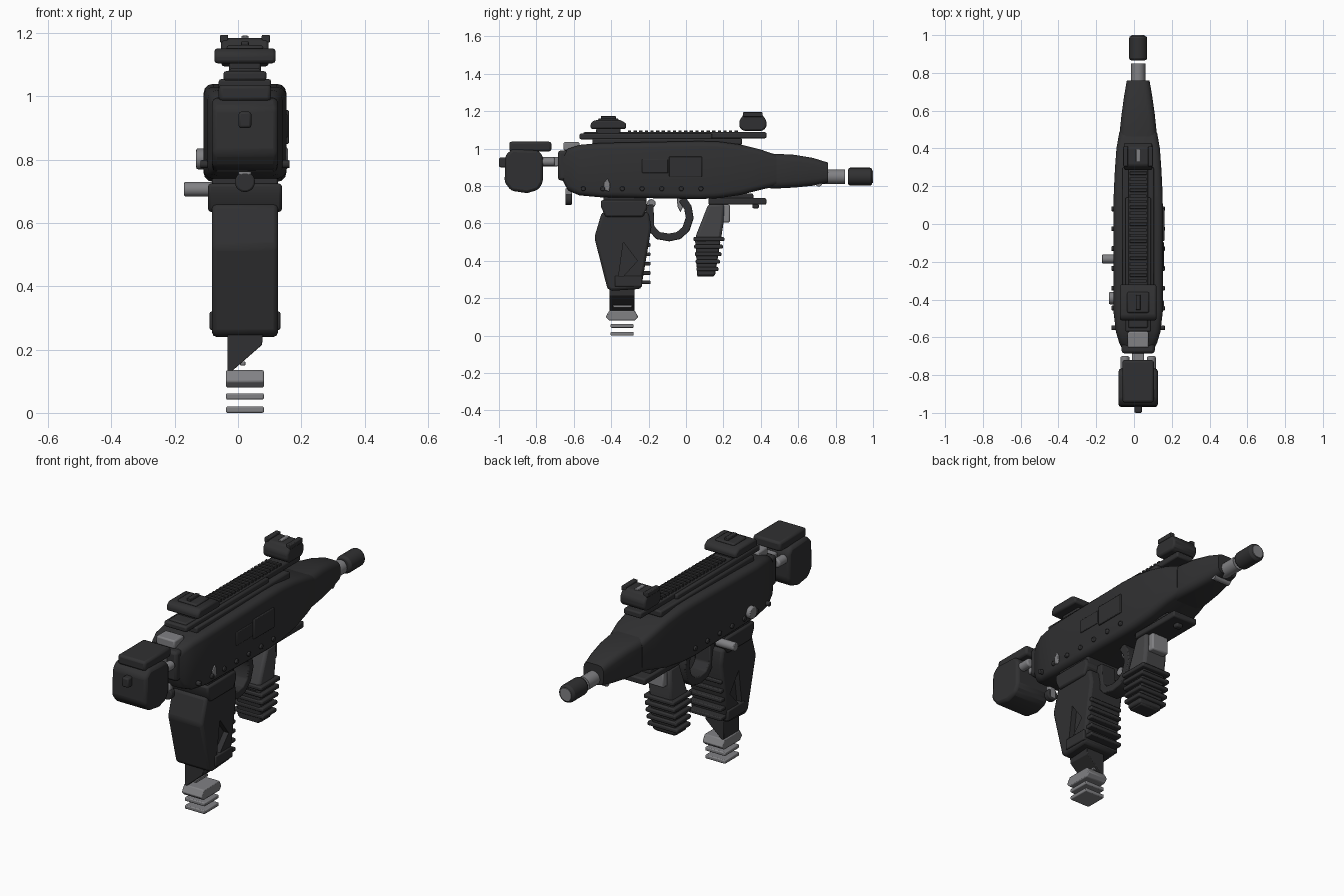
import bpy, bmesh, math
from mathutils import Matrix, Vector

CX = 0.022  # centre plane of the model


def material(name, v):
    m = bpy.data.materials.new(name)
    m.diffuse_color = (v, v, v * 1.05, 1)
    return m


DARK, MID, STEEL = material("dark", 0.03), material("mid", 0.06), material("steel", 0.22)


def finish(name, bm, mat, bevel=0, seg=2):
    bmesh.ops.recalc_face_normals(bm, faces=bm.faces)
    me = bpy.data.meshes.new(name)
    bm.to_mesh(me)
    bm.free()
    me.materials.append(mat)
    ob = bpy.data.objects.new(name, me)
    bpy.context.collection.objects.link(ob)
    if bevel:
        b = ob.modifiers.new("bevel", "BEVEL")
        b.width, b.segments, b.limit_method = bevel, seg, "ANGLE"
    return ob


def rings(name, loops, mat, bevel=0):
    """Skin a list of equal-length point loops and cap both ends."""
    bm = bmesh.new()
    vs = [[bm.verts.new(p) for p in lp] for lp in loops]
    n = len(vs[0])
    for a, b in zip(vs, vs[1:]):
        for i in range(n):
            bm.faces.new((a[i], a[(i + 1) % n], b[(i + 1) % n], b[i]))
    bm.faces.new(vs[0])
    bm.faces.new(vs[-1])
    return finish(name, bm, mat, bevel)


def side(name, pts, x0, x1, mat=DARK, bevel=0.01):
    """Side profile (y, z) extruded across x."""
    return rings(name, [[(x, y, z) for y, z in pts] for x in (x0, x1)], mat, bevel)


def box(name, y0, y1, z0, z1, h, mat=DARK, bevel=0.008, cx=CX):
    return side(name, [(y0, z0), (y1, z0), (y1, z1), (y0, z1)], cx - h, cx + h, mat, bevel)


def loft(name, stations, mat=DARK):
    """Rounded rectangles along y: (y, z bottom, z top, half width, radius)."""
    loops = []
    for y, z0, z1, h, r in stations:
        lp = []
        for k, (sx, zc) in enumerate(((1, z1 - r), (-1, z1 - r), (-1, z0 + r), (1, z0 + r))):
            for j in range(4):
                a = math.pi / 2 * (k + j / 3)
                lp.append((CX + sx * (h - r) + r * math.cos(a), y, zc + r * math.sin(a)))
        loops.append(lp)
    return rings(name, loops, mat)


def rod(name, axis, centre, r, length, mat=DARK, bevel=0.0, sides=20):
    bm = bmesh.new()
    rot = Matrix.Rotation(math.pi / 2, 4, {"x": "Y", "y": "X"}[axis])
    bmesh.ops.create_cone(bm, cap_ends=True, segments=sides, radius1=r, radius2=r, depth=length,
                          matrix=Matrix.Translation(centre) @ rot)
    return finish(name, bm, mat, bevel)


# receiver shell and tapered handguard
loft("receiver", [(-0.66, 0.83, 0.975, 0.085, 0.03), (-0.63, 0.775, 1.0, 0.1, 0.03),
                  (-0.57, 0.75, 1.02, 0.118, 0.03), (-0.46, 0.74, 1.03, 0.131, 0.03),
                  (0.07, 0.73, 1.04, 0.131, 0.03), (0.17, 0.735, 1.038, 0.129, 0.03),
                  (0.29, 0.752, 1.022, 0.123, 0.03), (0.4, 0.78, 0.995, 0.115, 0.03),
                  (0.485, 0.80, 0.965, 0.1, 0.03)])
loft("handguard", [(0.4, 0.79, 0.975, 0.095, 0.035), (0.485, 0.787, 0.972, 0.098, 0.035),
                   (0.58, 0.792, 0.967, 0.088, 0.035), (0.68, 0.802, 0.95, 0.074, 0.035),
                   (0.76, 0.818, 0.925, 0.06, 0.03)])

# barrel and muzzle
rod("barrel", "y", (CX, 0.79, 0.85), 0.038, 0.12, STEEL)
rod("muzzle_device", "y", (CX, 0.931, 0.85), 0.048, 0.129, DARK, 0.012)
rod("muzzle_bore", "y", (CX, 0.98, 0.85), 0.034, 0.04, STEEL)
rod("front_boss", "x", (CX, 0.71, 0.815), 0.018, 0.1, STEEL)

# ejection port panels on the right side
box("ejection_port", -0.09, 0.085, 0.85, 0.957, 0.006, DARK, 0.004, CX + 0.133)
box("ejection_port_rear", -0.235, -0.096, 0.87, 0.943, 0.005, DARK, 0.004, CX + 0.131)

# receiver pins on both sides
for i in range(7):
    rod(f"receiver_pin_{i + 1}", "x", (CX, -0.55 + 0.105 * i, 0.786), 0.013, 0.282, DARK, 0.004, 12)

# controls
side("selector_lever", [(-0.44, 0.78), (-0.41, 0.77), (-0.405, 0.81), (-0.42, 0.84), (-0.44, 0.815)],
     0.14, 0.158, STEEL, 0.004)
rod("selector_knob", "x", (-0.113, -0.392, 0.803), 0.033, 0.038, STEEL, 0.005)
rod("magazine_button", "x", (-0.115, -0.185, 0.707), 0.023, 0.11, STEEL, 0.004)

# top rail with teeth
box("rail_base", -0.5, 0.3, 1.02, 1.055, 0.083)
box("rail_side_covers", -0.57, 0.14, 1.05, 1.08, 0.068)
box("rail_bar", -0.55, 0.43, 1.055, 1.088, 0.052)
for i in range(20):
    y = -0.31 + 0.03 * i
    box(f"rail_tooth_{i + 1}", y, y + 0.017, 1.085, 1.098, 0.045, bevel=0.002)

# front sight
side("front_sight_block", [(0.305, 1.095), (0.41, 1.095), (0.43, 1.115), (0.43, 1.15), (0.405, 1.185),
                           (0.31, 1.185), (0.285, 1.15), (0.285, 1.115)], CX - 0.075, CX + 0.075)
for s, n in ((-1, "left"), (1, "right")):
    box(f"front_sight_ear_{n}", 0.305, 0.41, 1.17, 1.195, 0.013, DARK, 0.004, CX + s * 0.066)
box("front_sight_post", 0.33, 0.395, 1.175, 1.192, 0.011, STEEL, 0.003)

# rear sight
box("rear_sight_foot", -0.48, -0.35, 1.075, 1.11, 0.05)
side("rear_sight_base", [(-0.51, 1.105), (-0.32, 1.105), (-0.32, 1.135), (-0.35, 1.152), (-0.49, 1.152),
                         (-0.51, 1.135)], CX - 0.097, CX + 0.097)
box("rear_sight_plate", -0.47, -0.36, 1.145, 1.162, 0.058)
box("rear_sight_leaf", -0.455, -0.375, 1.155, 1.174, 0.012, bevel=0.003)

# rear end and folding stock
box("rear_latch", -0.655, -0.57, 0.99, 1.035, 0.056, STEEL)
box("rear_plate", -0.685, -0.62, 0.83, 0.99, 0.088, DARK, 0.015)
box("stock_rod", -0.78, -0.68, 0.905, 0.955, 0.032, STEEL)
for s, n in ((-1, "left"), (1, "right")):
    rod(f"stock_rod_{n}", "y", (CX + s * 0.07, -0.74, 0.93), 0.024, 0.08, STEEL, 0.008)
side("stock_pad", [(-0.97, 0.82), (-0.935, 0.775), (-0.85, 0.762), (-0.79, 0.78), (-0.765, 0.82),
                   (-0.765, 0.96), (-0.79, 0.99), (-0.93, 0.997), (-0.965, 0.965)],
     CX - 0.104, CX + 0.104, DARK, 0.015)
box("stock_cheek_rest", -0.945, -0.72, 0.985, 1.037, 0.083, DARK, 0.012)
box("stock_rear_button", -1.0, -0.95, 0.9, 0.952, 0.02)
box("sling_stem", -0.645, -0.61, 0.705, 0.79, 0.02, STEEL)
rod("sling_loop", "y", (CX, -0.628, 0.73), 0.032, 0.035, DARK, 0.006)

# pistol grip with triangular side recess
box("grip_neck", -0.44, -0.21, 0.67, 0.75, 0.104)
side("grip_collar", [(-0.43, 0.635), (-0.23, 0.635), (-0.205, 0.685), (-0.215, 0.725), (-0.455, 0.725),
                     (-0.455, 0.69)], CX - 0.117, CX + 0.117)
grip = side("grip", [(-0.45, 0.66), (-0.49, 0.525), (-0.42, 0.25), (-0.395, 0.24), (-0.24, 0.25),
                     (-0.215, 0.4), (-0.185, 0.58), (-0.2, 0.66)], CX - 0.104, CX + 0.104, DARK, 0.014)
for s, n in ((-1, "left"), (1, "right")):
    xm = CX + s * 0.104
    cut = side(f"grip_recess_cutter_{n}", [(-0.335, 0.5), (-0.26, 0.4), (-0.365, 0.285)],
               xm - 0.03, xm + 0.03, DARK, 0)
    cut.hide_render = True
    cut.hide_set(True)
    m = grip.modifiers.new("recess_" + n, "BOOLEAN")
    m.operation, m.object = "DIFFERENCE", cut
box("grip_lower_band", -0.38, -0.235, 0.262, 0.32, 0.112, DARK, 0.006)
for i in range(5):
    z = 0.275 + 0.05 * i
    box(f"grip_ridge_{i + 1}", -0.26, -0.19, z, z + 0.02, 0.098, DARK, 0.005)

# magazine wedge and floor plates
rings("magazine", [[(x, y, z) for x, z in ((-0.033, 0.26), (0.08, 0.26), (0.076, 0.215), (-0.033, 0.12))]
                   for y in (-0.41, -0.275)], DARK, 0.003)
box("magazine_strip", -0.39, -0.29, 0.15, 0.163, 0.008, STEEL, 0.002, 0.015)
side("magazine_base", [(-0.41, 0.08), (-0.275, 0.08), (-0.255, 0.1), (-0.275, 0.135), (-0.41, 0.135),
                       (-0.43, 0.1)], CX - 0.06, CX + 0.06, STEEL, 0.005)
for i, z in enumerate((0.0, 0.042)):
    box(f"magazine_plate_{i + 1}", -0.403, -0.28, z, z + 0.02, 0.06, STEEL, 0.005)

# trigger guard swept along its path, and trigger
path = [(-0.195, 0.7), (-0.19, 0.58), (-0.15, 0.535), (-0.09, 0.525), (-0.04, 0.535), (0.0, 0.57),
        (0.02, 0.63), (0.01, 0.685), (-0.02, 0.73)]
loops = []
for i, (y, z) in enumerate(path):
    a, b = Vector(path[max(i - 1, 0)]), Vector(path[min(i + 1, len(path) - 1)])
    t = (b - a).normalized() * 0.021
    loops.append([(CX + sx * 0.045, y - sn * t.y, z + sn * t.x)
                  for sx, sn in ((-1, -1), (1, -1), (1, 1), (-1, 1))])
rings("trigger_guard", loops, DARK, 0.005)
side("trigger", [(-0.05, 0.74), (-0.01, 0.74), (-0.015, 0.69), (-0.03, 0.66), (-0.045, 0.69)],
     CX - 0.02, CX + 0.02, STEEL, 0.004)

# fore grip mount and slanted fore grip
box("foregrip_mount", 0.12, 0.43, 0.7, 0.735, 0.075)
box("foregrip_mount_riser", 0.14, 0.36, 0.725, 0.76, 0.06)
box("foregrip_mount_lug", 0.355, 0.39, 0.68, 0.705, 0.02)
box("foregrip_clamp", 0.18, 0.235, 0.605, 0.7, 0.05, STEEL)
side("foregrip_upper", [(0.12, 0.705), (0.205, 0.705), (0.2, 0.6), (0.185, 0.5), (0.045, 0.49),
                        (0.055, 0.54)], CX - 0.07, CX + 0.07, MID, 0.015)
side("foregrip_core", [(0.05, 0.51), (0.185, 0.51), (0.155, 0.32), (0.06, 0.32)],
     CX - 0.07, CX + 0.07, DARK)
for i in range(5):
    z, y = 0.505 - 0.04 * i, 0.004 * i
    box(f"foregrip_ridge_{i + 1}", 0.04 + y, 0.205 - 2 * y, z, z + 0.022, 0.09, DARK, 0.006)
box("foregrip_foot", 0.06, 0.15, 0.315, 0.345, 0.06)

# smooth the curved parts, keep hard edges
bpy.ops.object.select_all(action="DESELECT")
for ob in bpy.context.scene.objects:
    if not ob.hide_render:
        ob.select_set(True)
        bpy.context.view_layer.objects.active = ob
bpy.ops.object.shade_smooth_by_angle(angle=math.radians(30))
